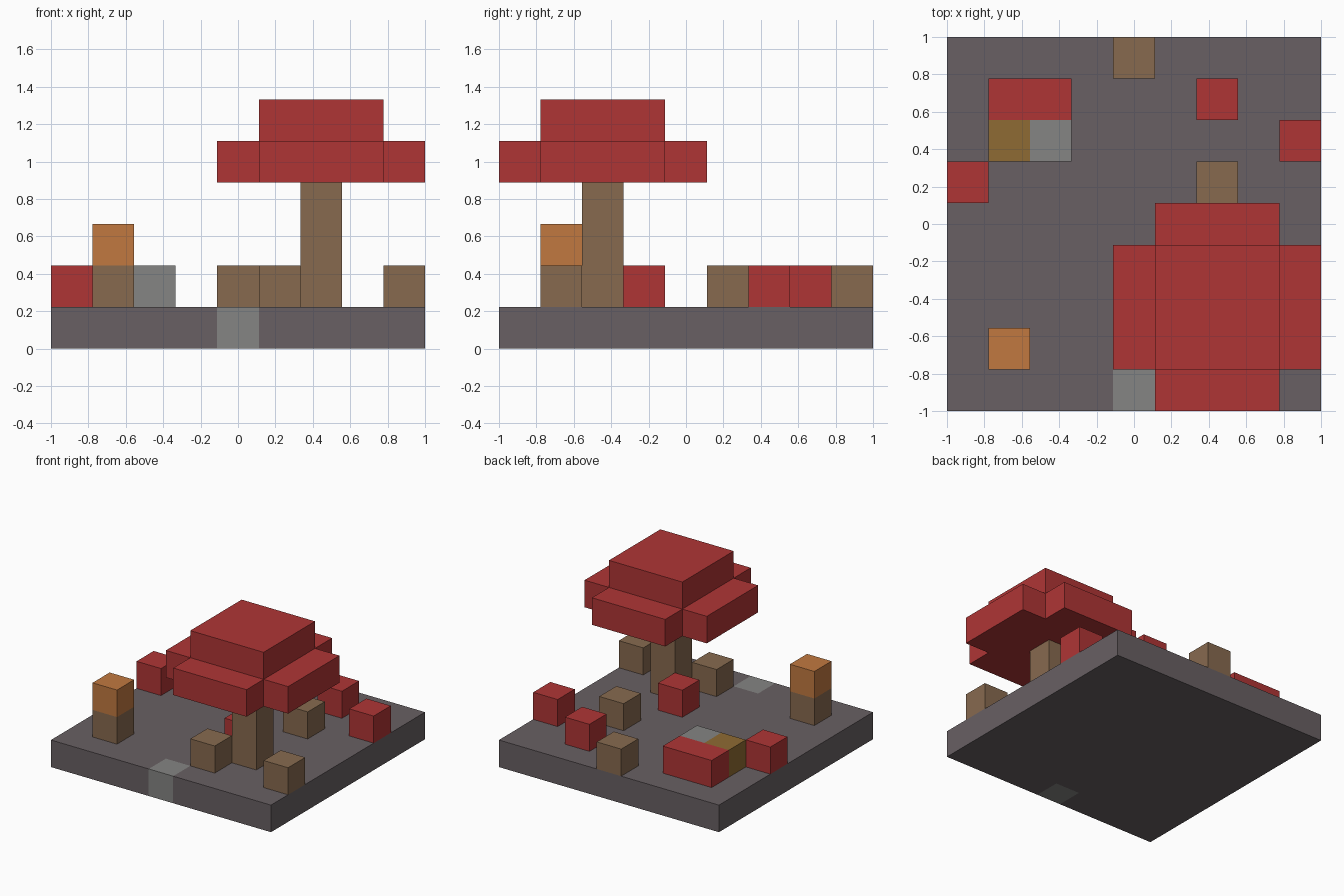
import bpy, bmesh
from mathutils import Vector

U = 2 / 9  # one block; the ground is nine blocks wide

cube = bpy.data.objects.get("Cube")
if cube:
    bpy.data.objects.remove(cube, do_unlink=True)


def linear(v):
    v /= 255
    return v / 12.92 if v <= 0.04045 else ((v + 0.055) / 1.055) ** 2.4


def material(name, hex_colour):
    colour = [linear(c) for c in bytes.fromhex(hex_colour)] + [1]
    mat = bpy.data.materials.new(name)
    mat.use_nodes = True
    mat.diffuse_color = colour
    mat.node_tree.nodes["Principled BSDF"].inputs["Base Color"].default_value = colour
    return mat


ground_grey = material("ground grey", "686063")
stone = material("stone grey", "858583")
red = material("leaf red", "AF3535")
wood = material("wood brown", "876A4F")
orange = material("lamp orange", "C17940")
ochre = material("ochre", "8F6B33")


def at(i, j, k):
    """Block coordinates, counted from the front corner at -x, to world space."""
    return Vector((i * U - 1, j * U - 1, k * U))


def finish(name, bm, *mats):
    bmesh.ops.recalc_face_normals(bm, faces=bm.faces)
    mesh = bpy.data.meshes.new(name)
    bm.to_mesh(mesh)
    bm.free()
    for mat in mats:
        mesh.materials.append(mat)
    obj = bpy.data.objects.new(name, mesh)
    bpy.context.collection.objects.link(obj)
    return obj


def slab(outline, bottom, height):
    """Extrude an outline given in block coordinates."""
    bm = bmesh.new()
    face = bm.faces.new([bm.verts.new(at(i, j, bottom)) for i, j in outline])
    new = bmesh.ops.extrude_face_region(bm, geom=[face])["geom"]
    verts = [v for v in new if isinstance(v, bmesh.types.BMVert)]
    bmesh.ops.translate(bm, verts=verts, vec=(0, 0, height * U))
    return bm


def block(name, mat, i, j, k=1, width=1, depth=1, height=1):
    outline = [(i, j), (i + width, j), (i + width, j + depth), (i, j + depth)]
    return finish(name, slab(outline, k, height), mat)


# Ground slab, cut so that one front block is stone
bm = slab([(0, 0), (9, 0), (9, 9), (0, 9)], 0, 1)
for point, normal in ((at(4, 0, 0), (1, 0, 0)), (at(5, 0, 0), (1, 0, 0)),
                      (at(0, 1, 0), (0, 1, 0))):
    bmesh.ops.bisect_plane(bm, geom=bm.verts[:] + bm.edges[:] + bm.faces[:],
                           plane_co=point, plane_no=normal)
for face in bm.faces:
    c = face.calc_center_median()
    face.material_index = int(abs(c.x) < U / 2 and c.y < U - 1)
finish("ground", bm, ground_grey, stone)

# Tree: trunk, cross-shaped lower crown and square upper crown
block("tree_trunk", wood, 6, 2, height=3)
cross = [(5, 0), (8, 0), (8, 1), (9, 1), (9, 4), (8, 4),
         (8, 5), (5, 5), (5, 4), (4, 4), (4, 1), (5, 1)]
finish("crown_lower", slab(cross, 4, 1), red)
block("crown_upper", red, 5, 1, k=5, width=3, depth=3)

# Lamp post
block("lamp_post", wood, 1, 1)
block("lamp_top", orange, 1, 1, k=2)

# Scattered wooden stumps
for n, (i, j) in enumerate([(5, 1), (8, 1), (6, 5), (4, 8)], 1):
    block(f"stump_{n}", wood, i, j)

# Scattered red bushes
for n, (i, j) in enumerate([(5, 3), (8, 6), (6, 7), (0, 5)], 1):
    block(f"bush_{n}", red, i, j)

# Block cluster at the back
block("long_bush", red, 1, 7, width=2)
block("ochre_block", ochre, 1, 6)
block("stone_block", stone, 2, 6)
